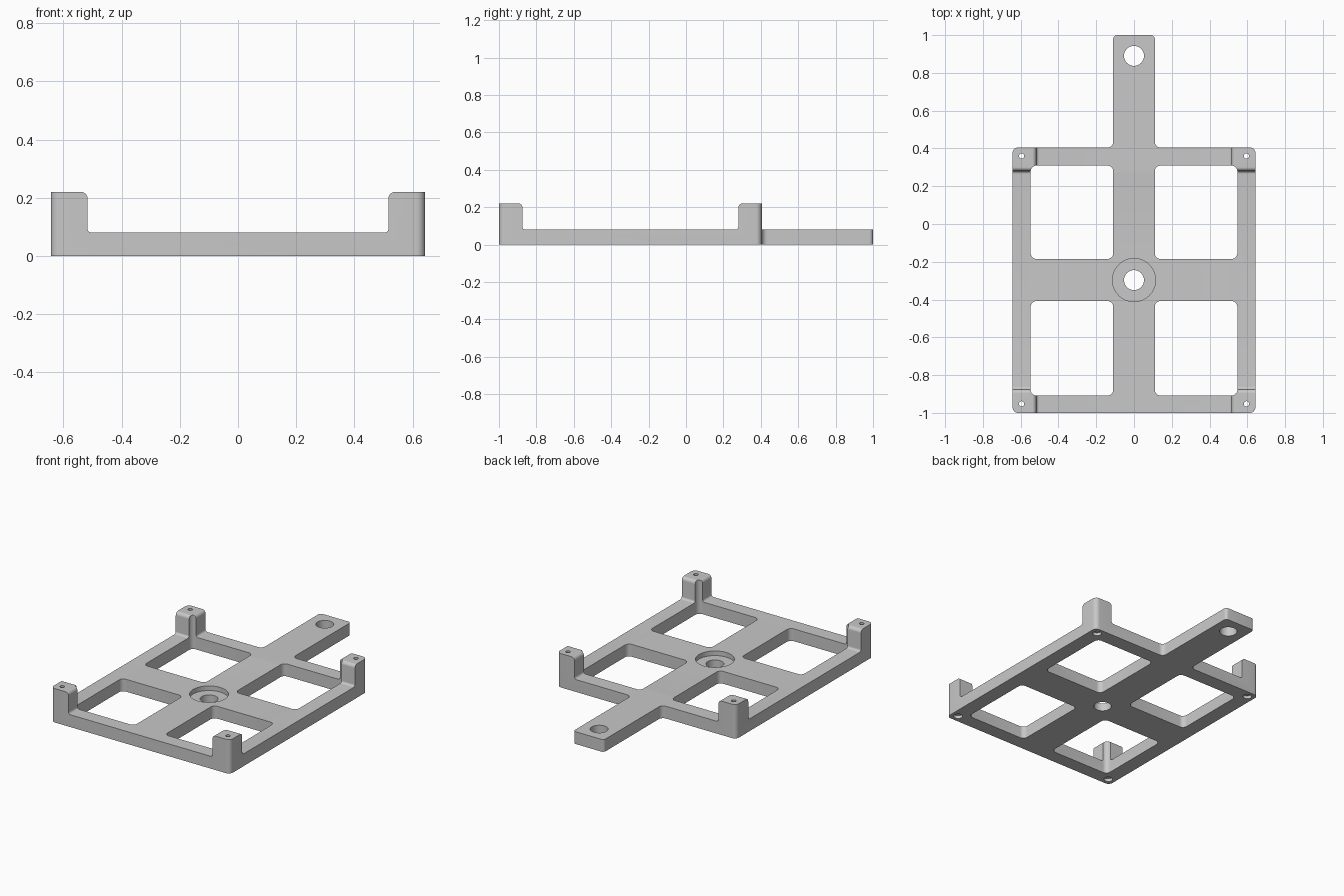
import bpy, bmesh, math
from mathutils import Vector, Matrix

if "Cube" in bpy.data.objects:
    bpy.data.objects.remove(bpy.data.objects["Cube"])

grey = bpy.data.materials.new("plain_grey")
grey.diffuse_color = (0.58, 0.58, 0.58, 1)
grey.use_nodes = True
grey.node_tree.nodes["Principled BSDF"].inputs["Base Color"].default_value = grey.diffuse_color


def rounded(corners, steps=8):
    """Polygon from (u, v, radius) corners, each rounded by its radius."""
    out = []
    n = len(corners)
    for i, (x, y, r) in enumerate(corners):
        p = Vector((x, y))
        if r == 0:
            arc = [p]
        else:
            a = (Vector(corners[i - 1][:2]) - p).normalized()
            b = (Vector(corners[(i + 1) % n][:2]) - p).normalized()
            half = a.angle(b) / 2
            c = p + (a + b).normalized() * (r / math.sin(half))
            s = p + a * (r / math.tan(half)) - c
            e = p + b * (r / math.tan(half)) - c
            turn = math.atan2(s.x * e.y - s.y * e.x, s.dot(e))
            arc = [c + Matrix.Rotation(turn * k / steps, 2) @ s for k in range(steps + 1)]
        for q in arc:
            if not out or (q - out[-1]).length > 1e-5:
                out.append(q)
    return out


def prism(name, pts, lo, hi, axis="z"):
    """Extrude a 2D profile along an axis."""
    place = {"z": lambda u, v, w: (u, v, w),
             "y": lambda u, v, w: (u, w, v),
             "x": lambda u, v, w: (w, u, v)}[axis]
    bm = bmesh.new()
    low = [bm.verts.new(place(p[0], p[1], lo)) for p in pts]
    top = [bm.verts.new(place(p[0], p[1], hi)) for p in pts]
    bm.faces.new(low)
    bm.faces.new(top)
    for i in range(len(pts)):
        j = (i + 1) % len(pts)
        bm.faces.new((low[i], low[j], top[j], top[i]))
    bmesh.ops.recalc_face_normals(bm, faces=bm.faces)
    mesh = bpy.data.meshes.new(name)
    bm.to_mesh(mesh)
    bm.free()
    mesh.materials.append(grey)
    ob = bpy.data.objects.new(name, mesh)
    bpy.context.collection.objects.link(ob)
    return ob


def hole(x, y, r, lo, hi, sides=40):
    pts = [(x + r * math.cos(2 * math.pi * k / sides),
            y + r * math.sin(2 * math.pi * k / sides)) for k in range(sides)]
    return prism("hole_cutter", pts, lo, hi)


def channel(lo, hi, axis, reach):
    """Wide cut between the posts: filleted floor, rounded post tops."""
    z0, z1, rt, rb = 0.08, 0.2203, 0.022, 0.015
    pts = rounded([(lo - rt, 0.3, 0), (lo - rt, z1, 0), (lo, z1, rt), (lo, z0, rb),
                   (hi, z0, rb), (hi, z1, rt), (hi + rt, z1, 0), (hi + rt, 0.3, 0)])
    return prism("channel_cutter", pts, -reach, reach, axis)


# Full-height blank: rounded rectangle with a tongue at the back
W, T, R = 0.643, 0.11, 0.03
right_side = [(W, -1, R), (W, 0.405, R), (T, 0.405, R), (T, 1, 0.02)]
left_side = [(-x, y, r) for x, y, r in reversed(right_side)]
frame = prism("mounting_frame", rounded(right_side + left_side), 0, 0.22)
cutters = []

# Four windows
for a, b in ((0.11, 0.547), (-0.547, -0.11)):
    for c, d in ((-0.908, -0.408), (-0.185, 0.309)):
        cutters.append(prism("window_cutter", rounded(
            [(a, c, R), (b, c, R), (b, d, R), (a, d, R)]), -0.1, 0.4))

# Tongue hole, centre hole and its counterbore
cutters += [hole(0, 0.89, 0.053, -0.1, 0.3), hole(0, -0.297, 0.053, -0.1, 0.3),
            hole(0, -0.297, 0.114, 0.05, 0.33, 64)]

# Screw holes through the posts, widened underneath
for x in (-0.595, 0.595):
    for y in (-0.952, 0.36):
        cutters += [hole(x, y, 0.014, -0.1, 0.3, 24), hole(x, y, 0.027, -0.13, 0.02, 32)]

# Channels that leave only the four corner posts standing
cutters += [channel(-0.517, 0.517, "y", 1.3), channel(-0.875, 0.28, "x", 1.1)]

for c in cutters:
    c.hide_render = True
    m = frame.modifiers.new("cut", "BOOLEAN")
    m.operation, m.solver, m.object = "DIFFERENCE", "EXACT", c

# Bake the cuts and discard the cutters
bpy.context.view_layer.update()
baked = bpy.data.meshes.new_from_object(
    frame.evaluated_get(bpy.context.evaluated_depsgraph_get()))
frame.modifiers.clear()
frame.data = baked
for c in cutters:
    bpy.data.objects.remove(c)

bpy.context.view_layer.objects.active = frame
frame.select_set(True)
bpy.ops.object.shade_smooth_by_angle(angle=math.radians(30))
